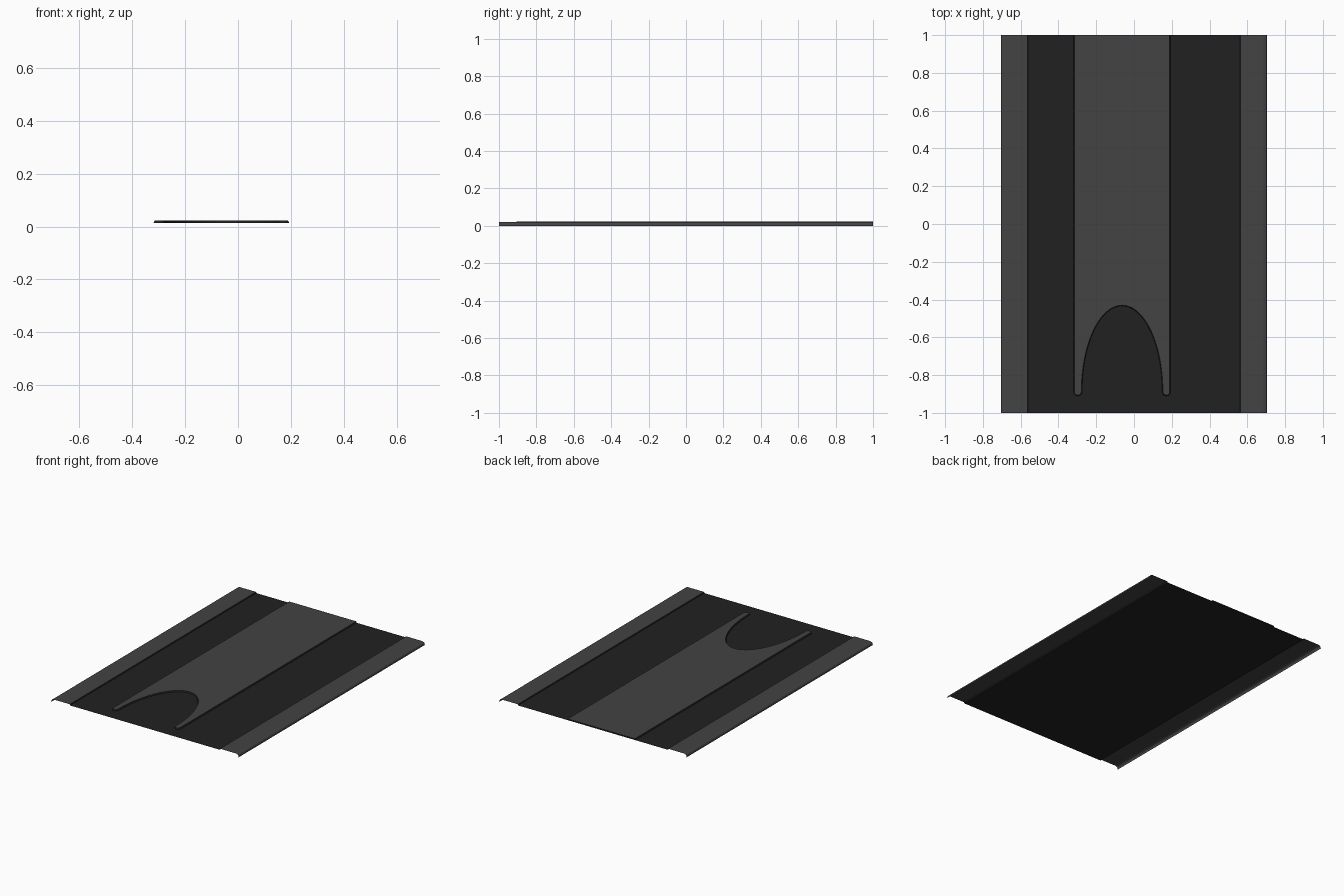
import bpy, bmesh, math

if "Cube" in bpy.data.objects:
    bpy.data.objects.remove(bpy.data.objects["Cube"])

def material(name, v):
    m = bpy.data.materials.new(name)
    m.diffuse_color = (v, v, v, 1)
    m.use_nodes = True
    m.node_tree.nodes["Principled BSDF"].inputs["Base Color"].default_value = m.diffuse_color
    return m

rail_grey = material("rail grey", 0.056)
floor_black = material("floor black", 0.0155)
FLOOR, TOP = 0.0135, 0.0225

def finish(name, bm, mats):
    me = bpy.data.meshes.new(name)
    bm.to_mesh(me)
    bm.free()
    for m in mats:
        me.materials.append(m)
    ob = bpy.data.objects.new(name, me)
    bpy.context.collection.objects.link(ob)
    return ob

def sheet(name, profile, mats, dark_segments=()):
    """Open sheet: x/z profile swept along the whole length."""
    bm = bmesh.new()
    rows = [[bm.verts.new((x, y, z)) for x, z in profile] for y in (-1, 1)]
    for i in range(len(profile) - 1):
        f = bm.faces.new((rows[0][i], rows[0][i + 1], rows[1][i + 1], rows[1][i]))
        f.normal_update()
        if i in dark_segments:
            f.material_index = 1
    return finish(name, bm, mats)

# Sunken floor
sheet("floor_panel", [(-0.562, FLOOR), (0.562, FLOOR)], [floor_black])

# Raised side rails with a folded down outer lip
rail = [(0.562, FLOOR), (0.565, 0.021), (0.685, 0.021), (0.698, 0.017),
        (0.703, 0.011), (0.705, 0.0)]
sheet("right_rail", rail, [rail_grey, floor_black], (0,))
sheet("left_rail", [(-x, z) for x, z in reversed(rail)],
      [rail_grey, floor_black], (len(rail) - 2,))

# Raised centre strip with an arched cut at the front and rounded prongs
CX, HW, IN = -0.063, 0.252, 0.216

def strip_outline(grow):
    hw, inner, rise = HW + grow, IN - grow, 0.47 - grow
    mid, r = (hw + inner) / 2, (hw - inner) / 2
    half = [(hw, 1.0)]
    for i in range(9):                      # rounded prong tip
        a = math.pi * i / 8
        half.append((mid + r * math.cos(a), -0.888 - r * math.sin(a)))
    for i in range(1, 25):                  # arch up to the centre
        a = math.pi / 2 * i / 24
        half.append((inner * math.cos(a), -0.888 + (rise - 0.012) * math.sin(a)))
    return [(CX + x, y) for x, y in half] + [(CX - x, y) for x, y in reversed(half[:-1])]

bm = bmesh.new()
top = [bm.verts.new((x, y, TOP)) for x, y in strip_outline(0.0)]
low = [bm.verts.new((x, y, FLOOR)) for x, y in strip_outline(0.004)]
cap = bm.faces.new(list(reversed(top)))
cap.normal_update()
if cap.normal.z < 0:
    cap.normal_flip()
n = len(top)
for i in range(n):                          # sloped dark wall all round
    j = (i + 1) % n
    f = bm.faces.new((top[i], low[i], low[j], top[j]))
    f.material_index = 1
    f.normal_update()
    # outline runs clockwise seen from above; slopes must look upwards
    if f.normal.z < 0:
        f.normal_flip()
bmesh.ops.triangulate(bm, faces=[cap], ngon_method='EAR_CLIP')
finish("centre_strip", bm, [rail_grey, floor_black])
